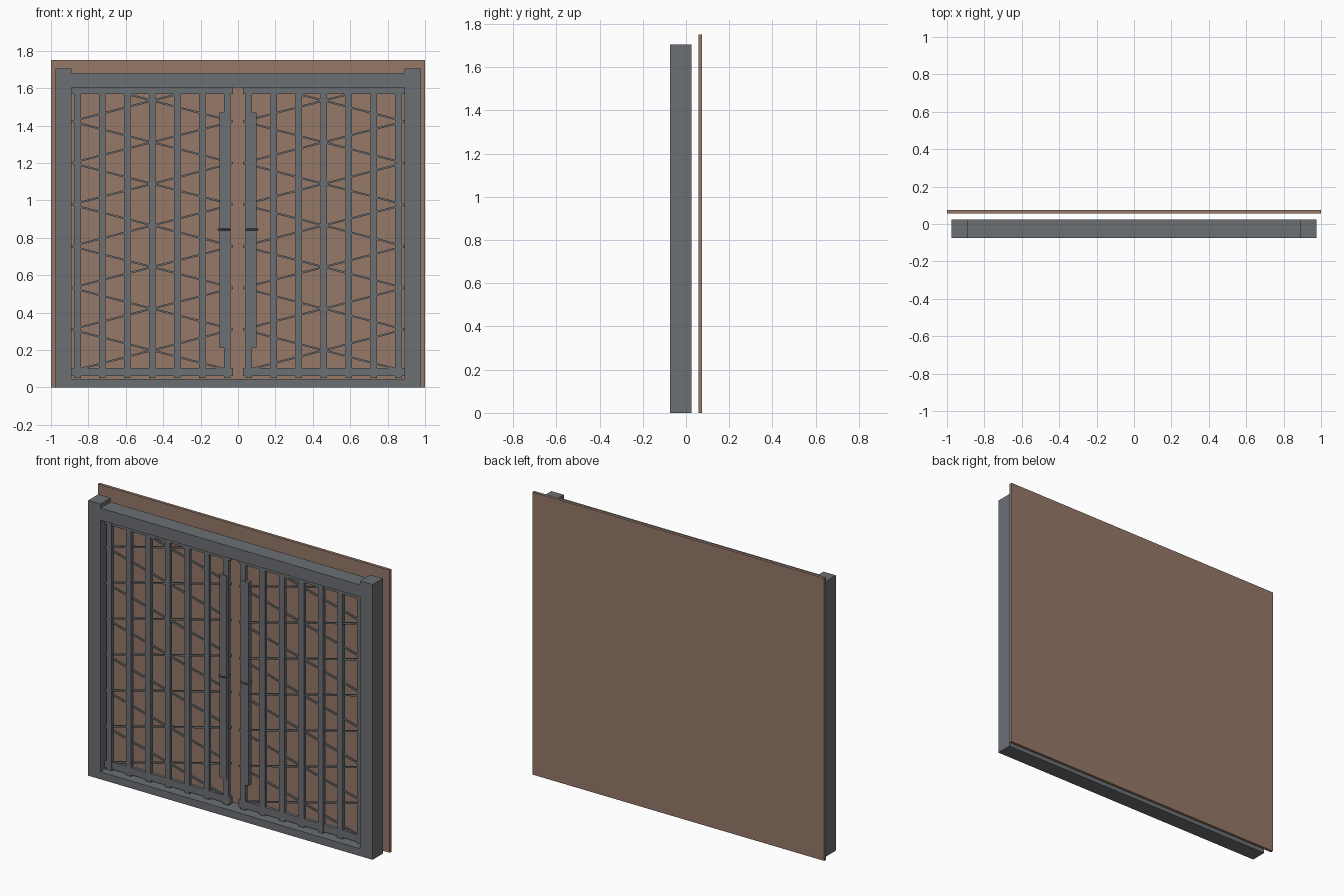
import bpy, math

if "Cube" in bpy.data.objects:
    bpy.data.objects.remove(bpy.data.objects["Cube"])

def material(name, rgb):
    m = bpy.data.materials.new(name)
    m.diffuse_color = (*rgb, 1)
    m.use_nodes = True
    m.node_tree.nodes["Principled BSDF"].inputs["Base Color"].default_value = m.diffuse_color
    return m

STEEL = material("grey steel", (0.15, 0.162, 0.175))
BROWN = material("brown panel", (0.305, 0.188, 0.141))
MID_Y = -0.025  # centre plane of the gate

def box(name, x0, x1, y0, y1, z0, z1, mat=STEEL, tilt=0):
    bpy.ops.mesh.primitive_cube_add(size=1, location=((x0+x1)/2, (y0+y1)/2, (z0+z1)/2))
    o = bpy.context.object
    o.name = name
    o.scale = (x1-x0, y1-y0, z1-z0)
    o.rotation_euler = (0, tilt, 0)
    o.data.materials.append(mat)
    return o

def slab(name, x0, x1, depth, z0, z1):
    return box(name, x0, x1, MID_Y-depth/2, MID_Y+depth/2, z0, z1)

def rod(name, xa, za, xb, zb, t=0.01):
    # thin square rod in the gate plane
    length = math.hypot(xb-xa, zb-za)
    cx, cz = (xa+xb)/2, (za+zb)/2
    return box(name, cx-length/2, cx+length/2, MID_Y-t/2, MID_Y+t/2,
               cz-t/2, cz+t/2, tilt=-math.atan2(zb-za, xb-xa))

# back panel and fixed frame
box("back_panel", -1, 1, 0.057, 0.075, 0, 1.75, BROWN)
slab("top_beam", -0.89, 0.89, 0.1, 1.605, 1.68)
slab("threshold", -0.89, 0.89, 0.1, 0, 0.046)

LOW, HIGH = 0.075, 1.59   # lattice limits inside the rails
XI, XO = 0.027, 0.89      # inner and outer edge of a leaf
RISE = 0.2225             # rise of a lattice rod across one leaf

for side, s in (("left", -1), ("right", 1)):
    def span(a, b):
        return sorted((s*a, s*b))

    slab(side+"_post", *span(0.89, 0.975), 0.1, 0, 1.705)
    # leaf rails and vertical bars
    slab(side+"_top_rail", *span(XI, XO), 0.02, 1.568, 1.604)
    slab(side+"_bottom_rail", *span(XI, XO), 0.02, 0.06, 0.105)
    for i in range(7):
        c = 0.058 + i*0.8/6
        slab(f"{side}_bar_{i+1}", *span(c-0.0175, c+0.0175), 0.021, 0.05, 1.6)

    # crossing diagonal lattice, trimmed at the rails
    for k in range(-1, 8):
        z0 = 0.0875 + RISE*k
        for za, zb in ((z0, z0+RISE), (z0+RISE, z0)):
            def x_at(z):
                return XI + (z-za)/(zb-za)*(XO-XI)
            ca, cb = (min(max(z, LOW), HIGH) for z in (za, zb))
            if abs(ca-cb) > 0.02:
                rod(side+"_lattice_rod", s*x_at(ca), ca, s*x_at(cb), cb)

    # long pull handle with a ring around it
    slab(side+"_handle", *span(0.05, 0.1), 0.03, 0.21, 1.47)
    bpy.ops.mesh.primitive_torus_add(location=(s*0.074, MID_Y, 0.845), major_radius=0.031,
                                     minor_radius=0.005, major_segments=24, minor_segments=8)
    ring = bpy.context.object
    ring.name = side+"_handle_ring"
    ring.data.materials.append(STEEL)
    bpy.ops.object.shade_smooth_by_angle()
